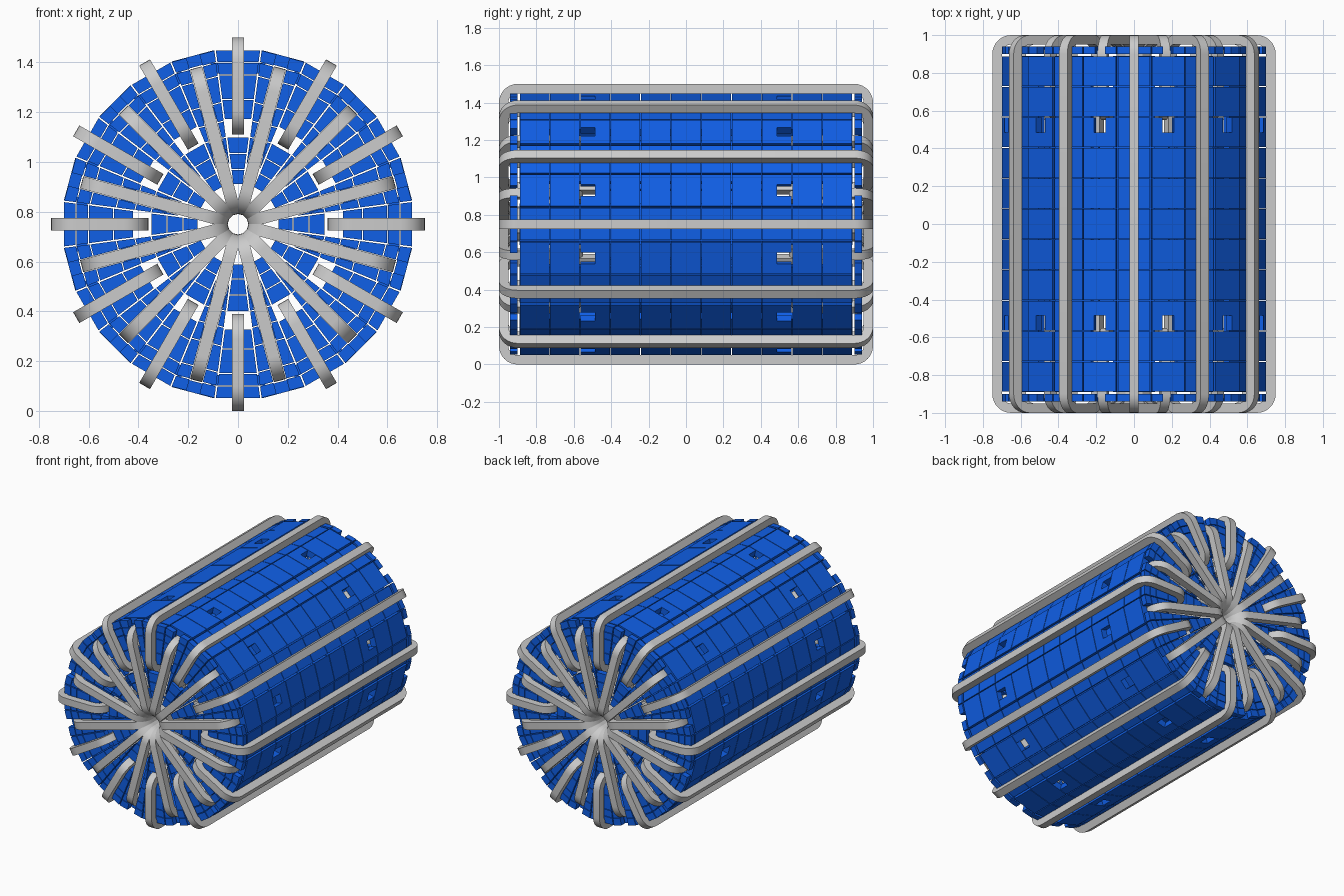
import bpy, bmesh, math
from mathutils import Vector

if "Cube" in bpy.data.objects:
    bpy.data.objects.remove(bpy.data.objects["Cube"])

CZ = 0.75                      # height of the drum axis
T = math.tan(math.radians(7.5))
blue = bpy.data.materials.new("chamber_blue")
blue.diffuse_color = (0.005, 0.115, 0.8, 1)
blue.use_nodes = True
blue.node_tree.nodes["Principled BSDF"].inputs["Base Color"].default_value = blue.diffuse_color


def place(ang, t, r, y):
    """Tangential t, radial r, axial y -> world, ang measured from the top."""
    c, s = math.cos(ang), math.sin(ang)
    return Vector((t * c + r * s, y, CZ - t * s + r * c))


def prism(bm, pts_a, pts_b):
    a = [bm.verts.new(p) for p in pts_a]
    b = [bm.verts.new(p) for p in pts_b]
    n = len(a)
    bm.faces.new(a)
    bm.faces.new(b[::-1])
    for i in range(n):
        j = (i + 1) % n
        bm.faces.new((a[j], a[i], b[i], b[j]))


def block(bm, deg, r0, r1, y0, y1, slot=0, slope=T, gap=0.004):
    """Wedge block in one sector, split in two halves when a slot is given."""
    ang = math.radians(deg)
    w0, w1 = slope * r0 - gap, slope * r1 - gap
    if slot:
        s0 = min(slot, w0 - 0.001)
        shapes = [[(s0, r0), (w0, r0), (w1, r1), (slot, r1)],
                  [(-w0, r0), (-s0, r0), (-slot, r1), (-w1, r1)]]
    else:
        shapes = [[(-w0, r0), (w0, r0), (w1, r1), (-w1, r1)]]
    for sh in shapes:
        prism(bm, [place(ang, t, r, y0) for t, r in sh],
              [place(ang, t, r, y1) for t, r in sh])


def finish(bm, name, mat=None, smooth=False):
    bmesh.ops.recalc_face_normals(bm, faces=bm.faces)
    me = bpy.data.meshes.new(name)
    bm.to_mesh(me)
    bm.free()
    ob = bpy.data.objects.new(name, me)
    bpy.context.collection.objects.link(ob)
    if mat:
        me.materials.append(mat)
    if smooth:
        bpy.context.view_layer.objects.active = ob
        ob.select_set(True)
        bpy.ops.object.shade_smooth_by_angle(angle=math.radians(35))
        ob.select_set(False)
    return ob


def rounded(y0, y1, r0, r1, rad, n=8):
    pts = []
    for k, (cy, cr) in enumerate([(y1 - rad, r1 - rad), (y0 + rad, r1 - rad),
                                  (y0 + rad, r0 + rad), (y1 - rad, r0 + rad)]):
        for i in range(n + 1):
            a = math.pi / 2 * (k + i / n)
            pts.append((cy + rad * math.cos(a), cr + rad * math.sin(a)))
    return pts


def coil(bm, deg, y0, y1, r0, r1, th=0.05, rad=0.1):
    """Flat racetrack loop standing in a radial plane."""
    ang = math.radians(deg)
    outer = rounded(y0, y1, r0, r1, rad)
    inner = rounded(y0 + th, y1 - th, r0 + th, r1 - th, rad - th)
    rings = [[bm.verts.new(place(ang, t, r, y)) for y, r in path]
             for path, t in ((outer, -th / 2), (outer, th / 2),
                             (inner, th / 2), (inner, -th / 2))]
    n = len(outer)
    for k in range(4):
        a, b = rings[k], rings[(k + 1) % 4]
        for i in range(n):
            j = (i + 1) % n
            bm.faces.new((a[i], a[j], b[j], b[i]))


EVEN = range(0, 360, 30)       # sectors carrying the long coils
ODD = range(15, 360, 30)       # sectors carrying the end coils

# long coils
bm = bmesh.new()
for d in EVEN:
    coil(bm, d, -1, 1, 0.36, 0.75)
finish(bm, "long_coils", smooth=True)

# end coils, one star at each end
for name, y0, y1 in (("front_end_coils", -1, -0.55), ("back_end_coils", 0.55, 1)):
    bm = bmesh.new()
    for d in ODD:
        coil(bm, d, y0, y1, 0.04, 0.65)
    finish(bm, name, smooth=True)

# outer barrel panels, eleven rows, with windows in the odd sectors
bm = bmesh.new()
P = 1.78 / 11
for i in range(11):
    y0, y1 = -0.89 + i * P + 0.002, -0.89 + (i + 1) * P - 0.002
    for d in EVEN:
        block(bm, d, 0.655, 0.695, y0, y1, gap=0.006)
    for d in ODD:
        if i in (2, 8):
            m = (y0 + y1) / 2
            win, full = ((y0, m), (m, y1)) if i == 2 else ((m, y1), (y0, m))
            block(bm, d, 0.655, 0.70, *full)
            block(bm, d, 0.655, 0.70, *win, slot=0.032)
        else:
            block(bm, d, 0.655, 0.70, y0, y1)
finish(bm, "outer_barrel_panels", blue)

# support layer beneath the panel gaps
bm = bmesh.new()
for d in EVEN:
    for i in range(11):
        y0 = -0.89 + i * P
        block(bm, d, 0.605, 0.648, y0, y0 + P, slope=math.tan(math.radians(10)))
finish(bm, "under_panels", blue)

# middle and inner barrel layers
bm = bmesh.new()
for i in range(6):
    y0, y1 = -0.48 + i * 0.16 + 0.002, -0.48 + (i + 1) * 0.16 - 0.002
    for d in EVEN:
        block(bm, d, 0.43, 0.48, y0, y1)
        block(bm, d, 0.29, 0.34, y0, y1)
    for d in ODD:
        block(bm, d, 0.43, 0.48, y0, y1)
        block(bm, d, 0.29, 0.34, y0, y1)
finish(bm, "inner_barrel_panels", blue)

# end wheels, built from rings of blocks with slots for the end coils
E_RINGS = [(0.16, 0.22), (0.22, 0.285), (0.285, 0.35), (0.42, 0.50),
           (0.50, 0.60), (0.60, 0.65), (0.65, 0.70)]
O_RINGS = [(0.24, 0.30), (0.30, 0.35), (0.35, 0.415), (0.415, 0.49),
           (0.49, 0.595), (0.595, 0.65), (0.65, 0.70)]
for name, s in (("front_end_wheel", -1), ("back_end_wheel", 1)):
    bm = bmesh.new()
    for d in EVEN:
        for r0, r1 in E_RINGS:
            block(bm, d, r0 + 0.002, r1 - 0.002, s * 0.90, s * 0.94, gap=0.003)
    for d in ODD:
        for r0, r1 in O_RINGS:
            block(bm, d, r0 + 0.002, r1 - 0.002, s * 0.90, s * 0.94, slot=0.027, gap=0.003)
    finish(bm, name, blue)
